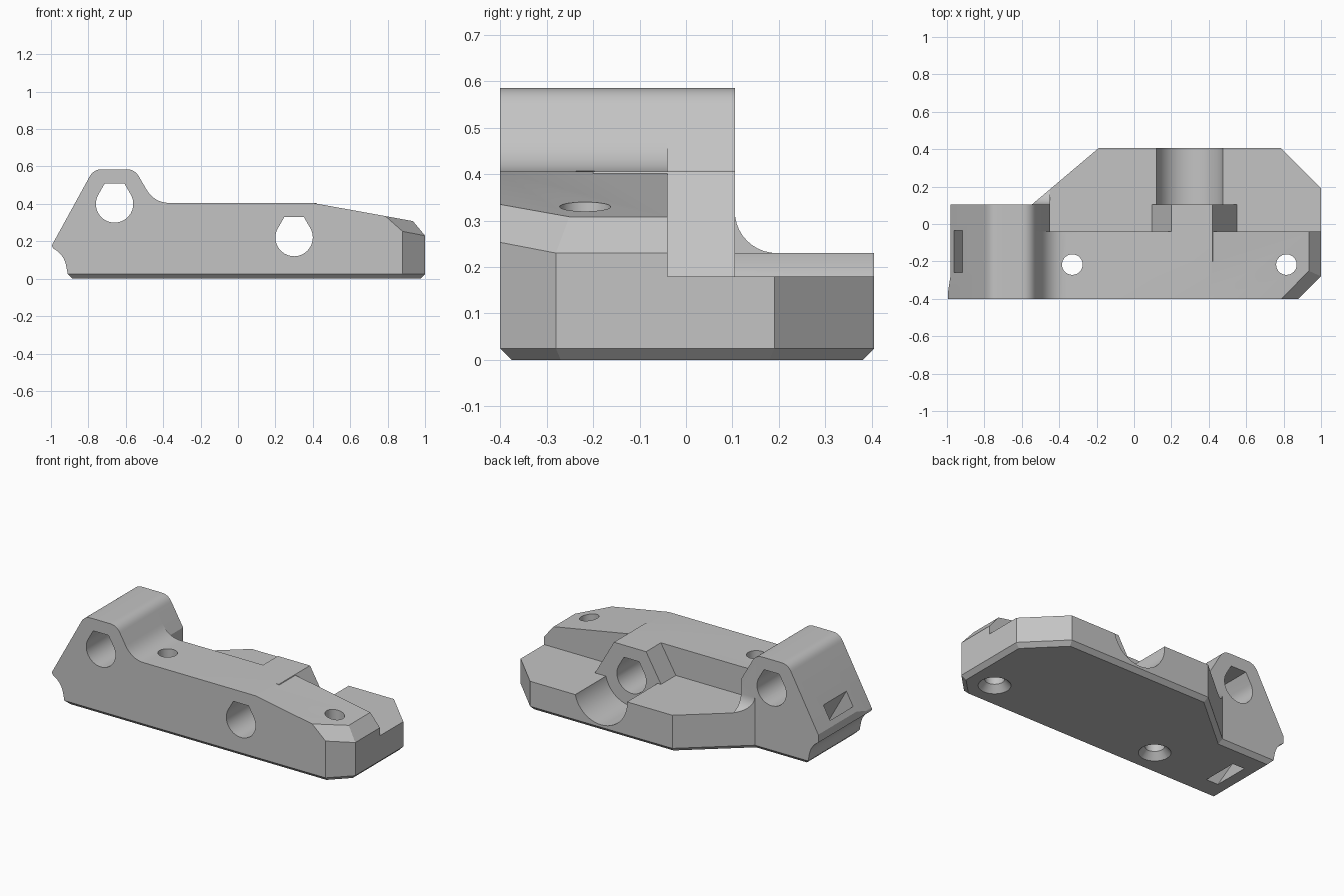
import bpy, bmesh, math
from mathutils import Vector

cube = bpy.data.objects.get("Cube")
if cube:
    bpy.data.objects.remove(cube, do_unlink=True)

grey = bpy.data.materials.new("plastic grey")
grey.use_nodes = True
colour = (0.55, 0.55, 0.55, 1)
grey.diffuse_color = colour
grey.node_tree.nodes["Principled BSDF"].inputs["Base Color"].default_value = colour


def rounded(corners, steps=8):
    """Outline from corners; a third value rounds that corner by this length."""
    out = []
    for i, c in enumerate(corners):
        p = Vector(c[:2])
        if len(c) == 2:
            out.append(p)
            continue
        a = p + (Vector(corners[i - 1][:2]) - p).normalized() * c[2]
        b = p + (Vector(corners[(i + 1) % len(corners)][:2]) - p).normalized() * c[2]
        for k in range(steps + 1):
            t = k / steps
            out.append(a * (1 - t) ** 2 + p * 2 * t * (1 - t) + b * t * t)
    return out


def arc(cx, cz, r, a0, a1, n=32):
    angles = [math.radians(a0 + (a1 - a0) * k / n) for k in range(n + 1)]
    return [Vector((cx + r * math.cos(a), cz + r * math.sin(a))) for a in angles]


def prism(name, outline, lo, hi, axis="y", edit=None):
    """Extrude a flat outline along an axis from lo to hi."""
    place = {"x": lambda p, d: (d, p[0], p[1]),
             "y": lambda p, d: (p[0], d, p[1]),
             "z": lambda p, d: (p[0], p[1], d)}[axis]
    bm = bmesh.new()
    rings = [[bm.verts.new(place(p, d)) for p in outline] for d in (lo, hi)]
    for ring in rings:
        bm.faces.new(ring)
    n = len(outline)
    for i in range(n):
        j = (i + 1) % n
        bm.faces.new((rings[0][i], rings[0][j], rings[1][j], rings[1][i]))
    bmesh.ops.recalc_face_normals(bm, faces=bm.faces)
    if edit:
        edit(bm)
        bmesh.ops.recalc_face_normals(bm, faces=bm.faces)
    mesh = bpy.data.meshes.new(name)
    bm.to_mesh(mesh)
    bm.free()
    mesh.materials.append(grey)
    obj = bpy.data.objects.new(name, mesh)
    bpy.context.collection.objects.link(obj)
    return obj


def combine(target, tool, operation):
    mod = target.modifiers.new(tool.name, "BOOLEAN")
    mod.operation, mod.solver, mod.object = operation, "EXACT", tool
    bpy.context.view_layer.objects.active = target
    bpy.ops.object.modifier_apply(modifier=mod.name)
    bpy.data.objects.remove(tool, do_unlink=True)


def slice_corner(bm):
    a, b, c = Vector((.79, -.4, .333)), Vector((.88, -.4, .253)), Vector((1, -.28, .23))
    geom = bm.verts[:] + bm.edges[:] + bm.faces[:]
    bmesh.ops.bisect_plane(bm, geom=geom, plane_co=a,
                           plane_no=(b - a).cross(c - a).normalized(), clear_outer=True)
    bmesh.ops.holes_fill(bm, edges=[e for e in bm.edges if e.is_boundary])


def chamfer_bottom(bm):
    edges = [e for e in bm.edges if all(abs(v.co.z) < 1e-5 for v in e.verts)]
    bmesh.ops.bevel(bm, geom=edges, offset=.025, segments=1, affect="EDGES")


# Front rail with the tall clamp at one end
under = -.05
clamp_left = [(-.885, under), (-.885, 0), (-.91, .025), (-.93, .125, .055),
              (-1, .17, .02), (-.772, .585, .045), (-.552, .585, .045)]
rail = prism("rod_mount", rounded(clamp_left + [
    (-.448, .405, .085), (.4, .405), (.935, .308), (1, .23), (1, under)]),
    -.4, -.04, edit=slice_corner)

# Rear half of the tall clamp
combine(rail, prism("clamp_rear", rounded(clamp_left + [(-.45, .408), (-.45, under)]),
                    -.2, .105), "UNION")

# Stepped base plate
combine(rail, prism("base_plate", [(-.6, under), (1.05, under), (1.05, .18), (.42, .18),
                                   (.3, .23), (-.6, .23)], -.2, .5), "UNION")

# Curved web behind the tall clamp
web = [(.0, .1), (.0, .32)] + arc(.195, .32, .09, 180, 270, 10) + [(.195, .1)]
combine(rail, prism("clamp_web", web, -.6, -.45, "x"), "UNION")

# Rod clearance groove in the rear of the base
combine(rail, prism("rod_groove", arc(.3, .22, .18, 0, 360, 48)[:-1], .105, .6), "DIFFERENCE")

# Low rod boss
combine(rail, prism("rod_boss", [(.08, .1), (.08, .2), (.2, .405), (.42, .405),
                                 (.55, .18), (.55, .1)], -.2, .105), "UNION")

# Trim to the plan outline with a chamfered underside
plan = [(-1, -.4), (.88, -.4), (1, -.28), (1, .19), (.785, .405), (-.19, .405),
        (-.545, .105), (-.98, .105), (-.98, -.27)]
combine(rail, prism("plan_envelope", plan, 0, 1, "z", chamfer_bottom), "INTERSECT")

# Rod holes with flattened teardrop tops
for x, z in ((-.66, .4), (.3, .22)):
    hole = arc(x, z, .1, 150, 390) + [(x + .052, z + .11), (x - .052, z + .11)]
    combine(rail, prism("rod_hole", hole, -.6, .3), "DIFFERENCE")

# Screw holes, countersunk from below
for x in (-.33, .815):
    circle = arc(x, -.217, .055, 0, 360)[:-1]
    combine(rail, prism("screw_hole", circle, -.1, .8, "z"), "DIFFERENCE")

    def flare(bm, x=x):
        for v in bm.verts:
            if v.co.z < 0:
                v.co.x = x + (v.co.x - x) * 1.8
                v.co.y = -.217 + (v.co.y + .217) * 1.8
    combine(rail, prism("countersink", circle, -.01, .04, "z", flare), "DIFFERENCE")

# Slanted tie slot from the clamp side to the underside
combine(rail, prism("tie_slot", [(-1.02, .27), (-.97, .36), (-.92, .325), (-.72, -.03),
                                 (-.8, -.03), (-.965, .24)], -.26, -.035), "DIFFERENCE")

bpy.ops.object.select_all(action="DESELECT")
rail.select_set(True)
bpy.context.view_layer.objects.active = rail
bpy.ops.object.shade_smooth_by_angle(angle=math.radians(25))
